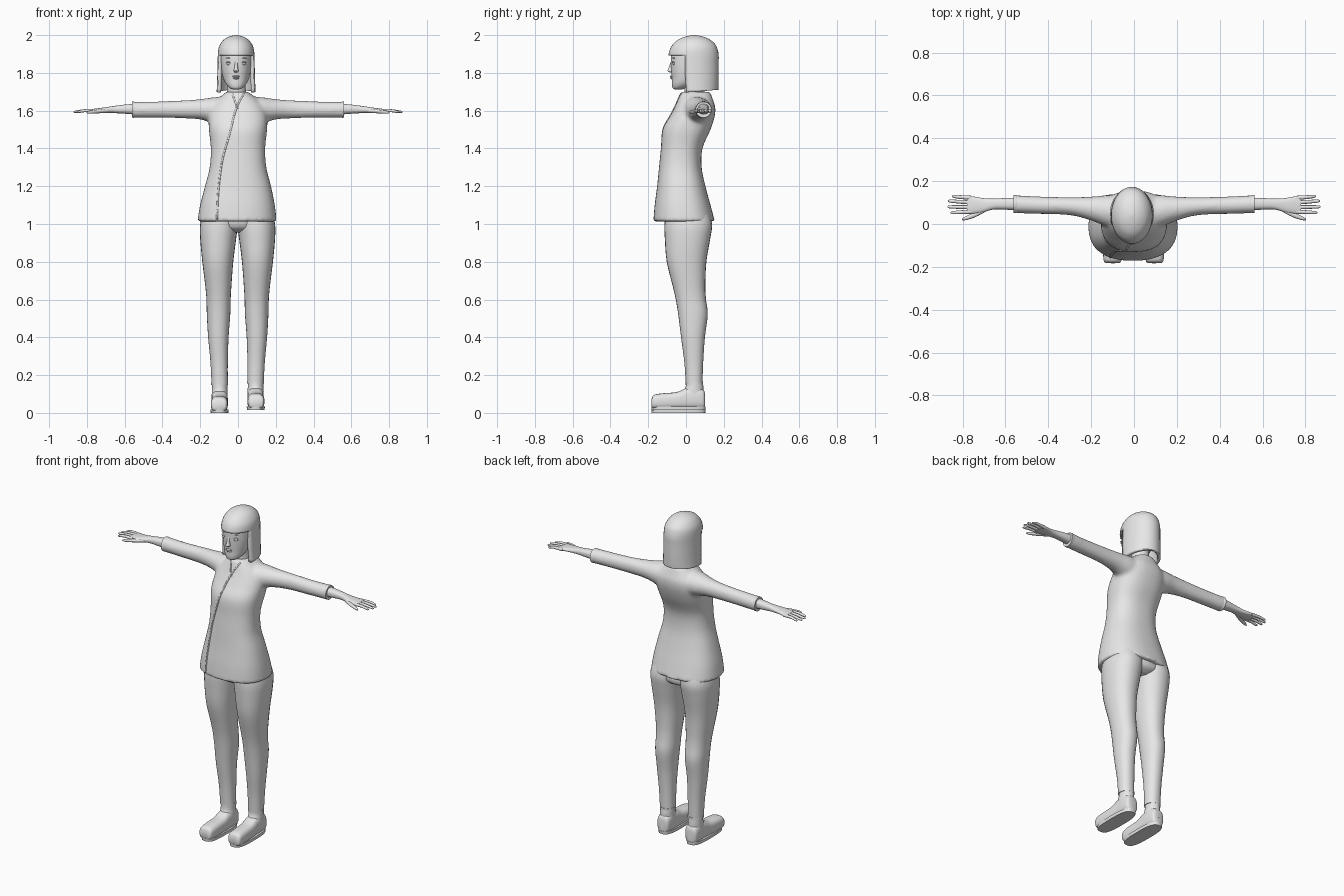
import bpy, bmesh, math
from mathutils import Vector

old = bpy.data.objects.get("Cube")
if old:
    bpy.data.objects.remove(old)

grey = bpy.data.materials.new("plain_grey")
grey.use_nodes = True
grey.diffuse_color = (0.8, 0.8, 0.8, 1)
grey.node_tree.nodes["Principled BSDF"].inputs["Base Color"].default_value = (0.8, 0.8, 0.8, 1)


def smooth_rows(rows, steps):
    """Catmull-Rom interpolation that passes through every row."""
    out = []
    for i in range(len(rows) - 1):
        a, b = rows[max(i - 1, 0)], rows[i]
        c, d = rows[i + 1], rows[min(i + 2, len(rows) - 1)]
        for s in range(steps):
            t = s / steps
            out.append([q + 0.5 * t * (r - p + t * (2*p - 5*q + 4*r - s4 + t * (3*(q - r) + s4 - p)))
                        for p, q, r, s4 in zip(a, b, c, d)])
    return out + [list(rows[-1])]


def loft(bm, axis, rings, n=28, power=2.0, steps=4, cap_start=True):
    """Rings are (position, centre u, centre v, radius u, radius v) along an axis."""
    loops = []
    for pos, cu, cv, ru, rv in smooth_rows(rings, steps):
        loop = []
        for j in range(n):
            a = 2 * math.pi * j / n
            c, s = math.cos(a), math.sin(a)
            u = cu + ru * math.copysign(abs(c) ** (2 / power), c)
            v = cv + rv * math.copysign(abs(s) ** (2 / power), s)
            co = {"x": (pos, u, v), "y": (u, pos, v), "z": (u, v, pos)}[axis]
            loop.append(bm.verts.new(co))
        loops.append(loop)
    for lo, hi in zip(loops, loops[1:]):
        for j in range(n):
            k = (j + 1) % n
            bm.faces.new((lo[j], lo[k], hi[k], hi[j]))
    if cap_start:
        bm.faces.new(loops[0][::-1])
    bm.faces.new(loops[-1])


def finish(bm, name, angle=40):
    bmesh.ops.recalc_face_normals(bm, faces=bm.faces)
    me = bpy.data.meshes.new(name)
    bm.to_mesh(me)
    bm.free()
    ob = bpy.data.objects.new(name, me)
    bpy.context.collection.objects.link(ob)
    me.materials.append(grey)
    bpy.ops.object.select_all(action="DESELECT")
    ob.select_set(True)
    bpy.context.view_layer.objects.active = ob
    bpy.ops.object.shade_smooth_by_angle(angle=math.radians(angle))
    return ob


def part(name, axis, rings, **kw):
    bm = bmesh.new()
    loft(bm, axis, rings, **kw)
    return finish(bm, name)


def blob(name, loc, scale):
    bm = bmesh.new()
    bmesh.ops.create_uvsphere(bm, u_segments=16, v_segments=10, radius=1)
    for v in bm.verts:
        v.co = Vector(a * b for a, b in zip(v.co, scale)) + Vector(loc)
    return finish(bm, name, 180)


# Jacket: torso and sleeves blended into one skin
bm = bmesh.new()
loft(bm, "z", [(1.013, -.005, -.01, .21, .163), (1.1, -.003, -.018, .198, .148),
               (1.2, 0, -.025, .175, .128), (1.3, 0, -.03, .15, .113),
               (1.4, 0, -.023, .144, .11), (1.5, 0, .003, .154, .127),
               (1.57, 0, .033, .155, .119), (1.62, 0, .048, .14, .107),
               (1.66, 0, .05, .105, .092), (1.7, -.005, .05, .058, .078)], n=40, power=2.4)
for s in (-1, 1):
    loft(bm, "x", [(s*.05, .055, 1.6, .08, .07), (s*.12, .06, 1.602, .075, .07),
                   (s*.2, .072, 1.607, .056, .054), (s*.3, .083, 1.607, .042, .047),
                   (s*.45, .088, 1.605, .041, .043), (s*.562, .093, 1.605, .042, .043)])
jacket = finish(bm, "jacket")
remesh = jacket.modifiers.new("blend", "REMESH")
remesh.mode = "VOXEL"
remesh.voxel_size = 0.01
remesh.use_smooth_shade = True
relax = jacket.modifiers.new("relax", "SMOOTH")
relax.factor = 0.5
relax.iterations = 6

# Jacket edging laid onto the front
edges = {"front_overlap_edge": [(.028, 1.69), (0, 1.64), (-.02, 1.59), (-.05, 1.47),
                                (-.088, 1.33), (-.108, 1.17), (-.115, 1.025)],
         "inner_collar_edge": [(-.035, 1.69), (-.02, 1.65), (-.006, 1.612)]}
for name, path in edges.items():
    bm = bmesh.new()
    rows = [[bm.verts.new((x + dx, -.3, z)) for dx in (0, .008)] for x, z in smooth_rows(path, 8)]
    for p, q in zip(rows, rows[1:]):
        bm.faces.new((p[0], p[1], q[1], q[0]))
    strip = finish(bm, name)
    wrap = strip.modifiers.new("lay", "SHRINKWRAP")
    wrap.target = jacket
    wrap.wrap_method = "PROJECT"
    wrap.use_project_y = True
    solid = strip.modifiers.new("thickness", "SOLIDIFY")
    solid.thickness = 0.007
    solid.offset = 0

for s, side in ((-1, "right"), (1, "left")):
    dx = -.004 if s > 0 else 0
    lift = .015 if s > 0 else 0
    X = lambda x: s * x + dx

    # Sleeve cuff, forearm and hand
    part(side + "_cuff", "x", [(s*.545, .093, 1.605, .039, .04), (s*.552, .093, 1.605, .043, .043),
                               (s*.562, .093, 1.605, .042, .042)], steps=1)
    part(side + "_hand", "x", [(s*.54, .093, 1.608, .03, .029), (s*.6, .094, 1.608, .027, .024),
                               (s*.655, .093, 1.606, .025, .019), (s*.7, .088, 1.603, .032, .015),
                               (s*.74, .088, 1.601, .039, .012), (s*.778, .089, 1.599, .041, .009)],
         power=2.4)
    fingers = (("little", .122, .129, .85), ("ring", .1, .107, .868),
               ("middle", .078, .08, .87), ("index", .057, .053, .855))
    for label, y0, y1, tip in fingers:
        part(f"{side}_{label}_finger", "x",
             [(s*.755, y0, 1.599, .0095, .009), (s*.81, (y0 + y1) / 2, 1.6, .0088, .008),
              (s*(tip - .01), y1, 1.594, .007, .006), (s*tip, y1, 1.593, .003, .003)], n=12, steps=3)
    part(side + "_thumb", "x", [(s*.685, .075, 1.6, .014, .011), (s*.74, .045, 1.596, .013, .01),
                                (s*.785, .027, 1.592, .009, .008), (s*.803, .021, 1.59, .003, .003)],
         n=12)

    # Trouser leg with a small hem
    part(side + "_trouser_leg", "z",
         [(.15 + lift / 2, X(.097), .043, .043, .044), (.27, X(.1), .041, .046, .05),
          (.4, X(.104), .037, .054, .063), (.52, X(.103), .037, .062, .078),
          (.6, X(.103), .026, .064, .08), (.67, X(.104), .016, .069, .086),
          (.8, X(.107), .003, .082, .105), (.92, X(.105), .008, .095, .12),
          (1.0, X(.1), .012, .1, .126), (1.08, X(.09), .005, .088, .11)], power=2.2)
    part(side + "_trouser_hem", "z", [(.148 + lift / 2, X(.097), .044, .045, .046),
                                      (.162 + lift / 2, X(.097), .044, .045, .046)], steps=1)

    # Shoe with sole and ankle collar
    part(side + "_shoe", "y",
         [(-.183, X(.1), .035 + lift, .03, .018), (-.172, X(.1), .043 + lift, .041, .036),
          (-.13, X(.099), .046 + lift, .045, .042), (-.05, X(.098), .05 + lift, .044, .045),
          (0, X(.097), .06 + lift, .043, .056), (.05, X(.097), .064 + lift, .043, .06),
          (.09, X(.097), .058 + lift, .038, .052), (.101, X(.097), .05 + lift, .025, .038)],
         power=2.8)
    part(side + "_sole", "z", [(lift, X(.098), -.04, .047, .142),
                               (.019 + lift, X(.098), -.04, .048, .144)], power=3, steps=1, n=36)
    part(side + "_ankle", "z", [(.05 + lift, X(.097), .04, .043, .062),
                                (.1 + lift, X(.097), .041, .042, .053),
                                (.125 + lift, X(.097), .045, .041, .047),
                                (.158, X(.097), .045, .041, .044)])

# Pelvis, neck and head
part("pelvis", "z", [(.955, 0, .02, .05, .07), (.985, 0, .015, .13, .115),
                     (1.06, 0, .005, .17, .115)], power=2.3)
part("neck", "z", [(1.64, -.005, .05, .062, .06), (1.7, -.008, .045, .05, .052),
                   (1.8, -.01, .04, .047, .055)])
hx = -.01
part("head", "z", [(1.713, hx, -.04, .018, .02), (1.72, hx, -.035, .034, .036),
                   (1.74, hx, -.015, .053, .06), (1.77, hx, .01, .068, .085),
                   (1.81, hx, .02, .077, .098), (1.86, hx, .028, .082, .108),
                   (1.91, hx, .038, .082, .112), (1.96, hx, .042, .06, .075)], n=36, power=2.15)
part("nose", "z", [(1.803, hx, -.078, .008, .008), (1.811, hx, -.082, .013, .017),
                   (1.822, hx, -.08, .01, .014), (1.85, hx, -.077, .007, .007),
                   (1.868, hx, -.073, .006, .004)], n=14)
blob("upper_lip", (hx, -.075, 1.781), (.02, .011, .005))
blob("lower_lip", (hx, -.072, 1.772), (.017, .011, .006))
for s, side in ((-1, "right"), (1, "left")):
    x = hx + s * .038
    blob(side + "_eye", (x, -.064, 1.849), (.015, .009, .008))
    blob(side + "_eyelid", (x, -.066, 1.856), (.017, .009, .004))
    blob(side + "_eyebrow", (x, -.065, 1.878), (.019, .008, .003))
    blob(side + "_ear", (hx + s * .08, .03, 1.83), (.012, .022, .032))

# Bobbed hair with a straight fringe, open around the face
bm = bmesh.new()
loft(bm, "z", [(1.697, hx, .045, .103, .126), (1.78, hx, .041, .1, .132),
               (1.85, hx, .04, .098, .133), (1.893, hx, .04, .097, .133),
               (1.925, hx, .041, .094, .126), (1.95, hx, .043, .085, .113),
               (1.975, hx, .043, .066, .086), (1.992, hx, .044, .038, .048),
               (2.0, hx, .044, .006, .008)], n=36, cap_start=False)
front = []
for f in bm.faces:
    c = f.calc_center_median()
    if c.z < 1.893 and c.y < 0:
        front.append(f)
bmesh.ops.delete(bm, geom=front, context="FACES")
for v in bm.verts:  # lower hem rises slightly toward the back
    if v.co.z < 1.7:
        v.co.z += .08 * max(v.co.y, 0)
hair = finish(bm, "hair", 60)
shell = hair.modifiers.new("thickness", "SOLIDIFY")
shell.thickness = 0.018
shell.offset = -1
